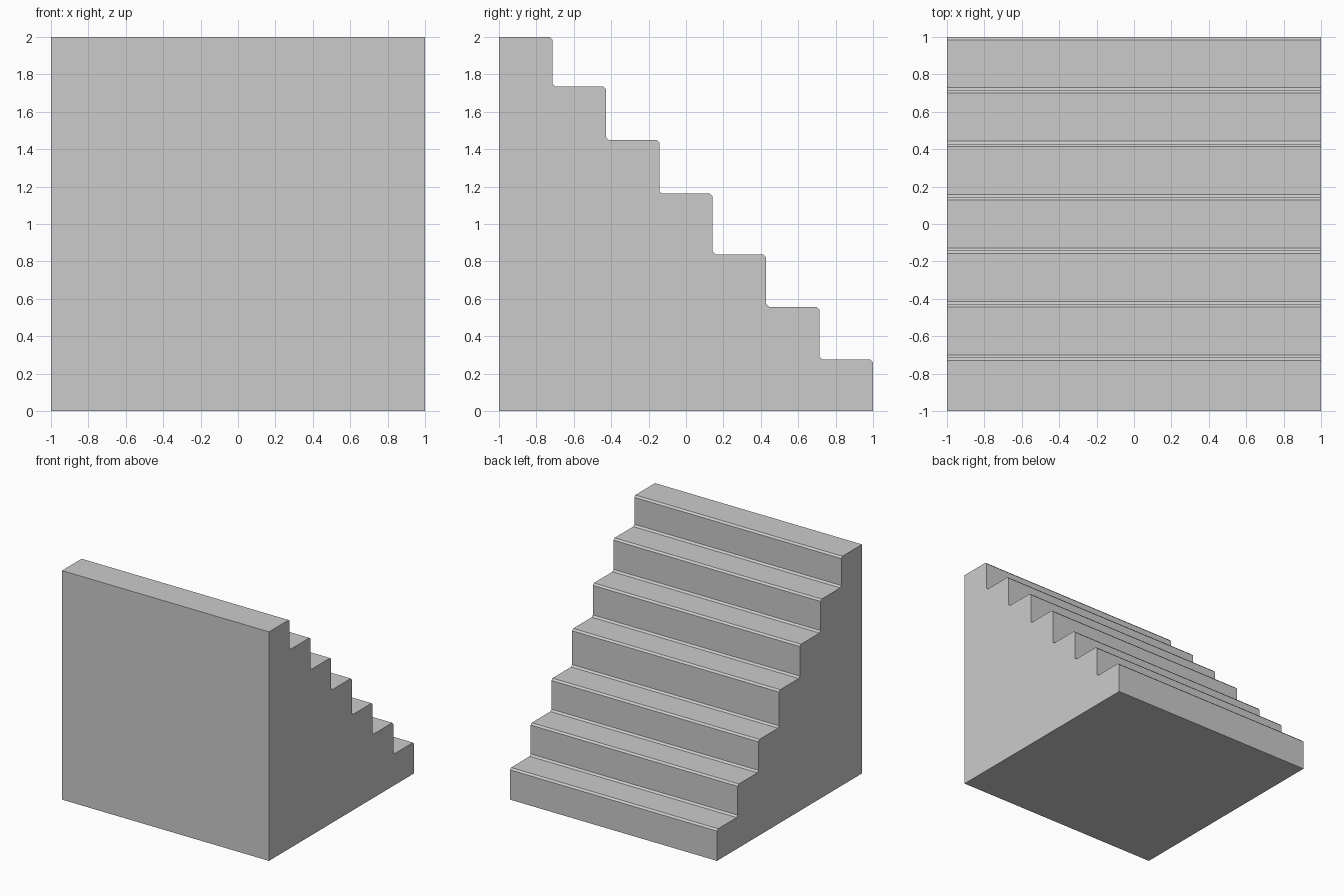
import bpy, bmesh

if "Cube" in bpy.data.objects:
    bpy.data.objects.remove(bpy.data.objects["Cube"])

# Stair profile: seven equal treads descending towards +y, slightly uneven risers
heights = [2.0, 1.735, 1.45, 1.162, 0.837, 0.557, 0.275]
tread = 2.0 / len(heights)
c = 0.015  # chamfer on nosings and inner corners

profile = [(-1.0, 0.0), (-1.0, heights[0])]
for i, z in enumerate(heights):
    y = -1.0 + tread * (i + 1)
    profile += [(y - c, z), (y, z - c)]          # chamfered nosing
    if i + 1 < len(heights):
        nz = heights[i + 1]
        profile += [(y, nz + c), (y + c, nz)]    # chamfered inner corner
profile.append((1.0, 0.0))

# Extrude the profile across the full width
bm = bmesh.new()
side = bm.faces.new([bm.verts.new((-1.0, y, z)) for y, z in profile])
ext = bmesh.ops.extrude_face_region(bm, geom=[side], use_keep_orig=True)
verts = [g for g in ext["geom"] if isinstance(g, bmesh.types.BMVert)]
bmesh.ops.translate(bm, verts=verts, vec=(2.0, 0, 0))
bmesh.ops.recalc_face_normals(bm, faces=bm.faces)

mesh = bpy.data.meshes.new("staircase")
bm.to_mesh(mesh)
bm.free()
bpy.context.collection.objects.link(bpy.data.objects.new("staircase", mesh))
